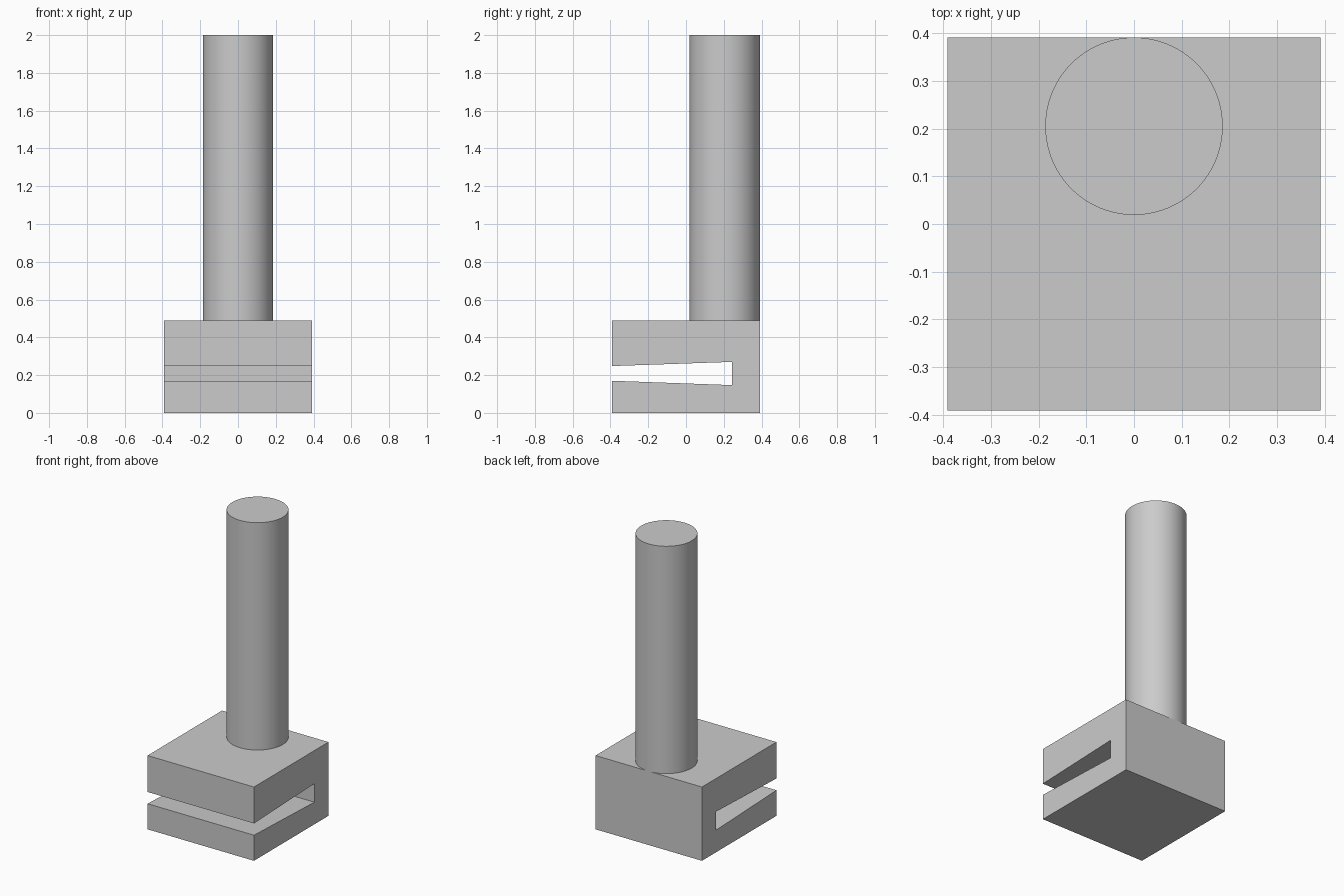
import bpy
import bmesh
import math

cube = bpy.data.objects.get("Cube")
if cube:
    bpy.data.objects.remove(cube, do_unlink=True)

HALF = 0.391      # half width and depth of the block
TOP = 0.49        # height of the block
RADIUS = 0.186    # post radius

grey = bpy.data.materials.new("plain_grey")
grey.use_nodes = True
colour = (0.6, 0.6, 0.6, 1)
grey.diffuse_color = colour
grey.node_tree.nodes["Principled BSDF"].inputs["Base Color"].default_value = colour

# Slotted block: side profile (y, z) extruded across x, slot widening inward
profile = [(-HALF, 0), (HALF, 0), (HALF, TOP), (-HALF, TOP),
           (-HALF, 0.248), (0.243, 0.27), (0.243, 0.147), (-HALF, 0.17)]
bm = bmesh.new()
side = bm.faces.new([bm.verts.new((-HALF, y, z)) for y, z in profile])
extruded = bmesh.ops.extrude_face_region(bm, geom=[side])["geom"]
bmesh.ops.translate(bm, vec=(2 * HALF, 0, 0),
                    verts=[v for v in extruded if isinstance(v, bmesh.types.BMVert)])
bmesh.ops.recalc_face_normals(bm, faces=bm.faces)
mesh = bpy.data.meshes.new("slotted_block")
bm.to_mesh(mesh)
bm.free()
block = bpy.data.objects.new("slotted_block", mesh)
bpy.context.collection.objects.link(block)
block.data.materials.append(grey)

# Round post, flush with the back of the block
bpy.ops.mesh.primitive_cylinder_add(vertices=96, radius=RADIUS, depth=2 - TOP,
                                    location=(0, HALF - RADIUS, (2 + TOP) / 2))
post = bpy.context.object
post.name = "round_post"
post.data.materials.append(grey)
bpy.ops.object.shade_smooth_by_angle(angle=math.radians(30))
